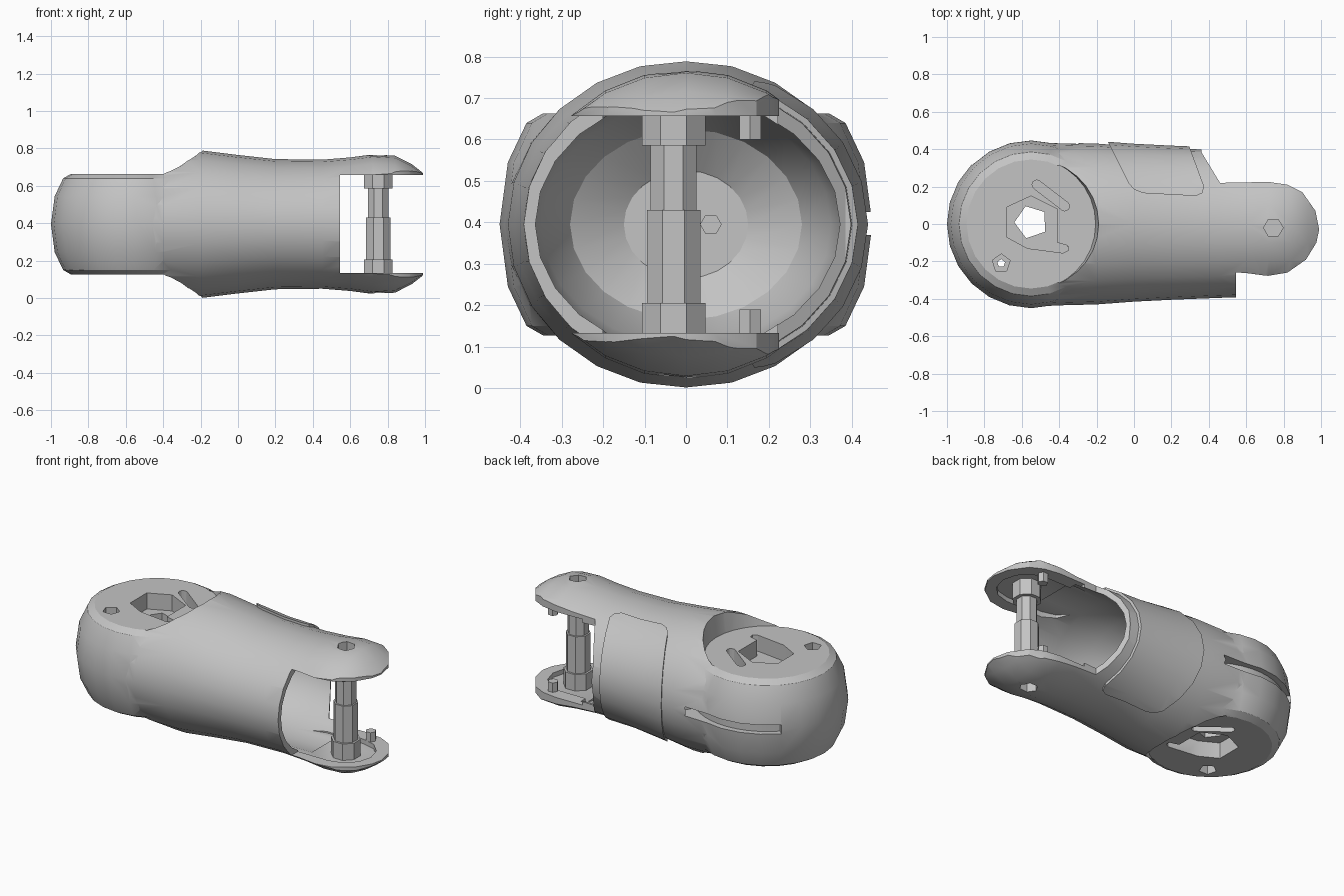
import bpy, bmesh, math
from mathutils import Matrix

cube = bpy.data.objects.get("Cube")
if cube:
    bpy.data.objects.remove(cube, do_unlink=True)

MID = 0.395     # height of the symmetry plane
SIDES = 24

grey = bpy.data.materials.new("light_grey")
grey.use_nodes = True
grey.diffuse_color = (0.55, 0.55, 0.55, 1)
grey.node_tree.nodes["Principled BSDF"].inputs["Base Color"].default_value = (0.55, 0.55, 0.55, 1)


def skin(name, rings):
    """Closed solid through a row of rings with equal point counts."""
    bm = bmesh.new()
    loops = [[bm.verts.new(p) for p in ring] for ring in rings]
    for a, b in zip(loops, loops[1:]):
        for i in range(len(a)):
            j = (i + 1) % len(a)
            bm.faces.new((a[i], a[j], b[j], b[i]))
    bm.faces.new(loops[0][::-1])
    bm.faces.new(loops[-1])
    bmesh.ops.recalc_face_normals(bm, faces=bm.faces)
    mesh = bpy.data.meshes.new(name)
    bm.to_mesh(mesh)
    bm.free()
    mesh.materials.append(grey)
    obj = bpy.data.objects.new(name, mesh)
    bpy.context.collection.objects.link(obj)
    return obj


def loft(name, stations, grow=0):
    rings = []
    for x, w, h in stations:
        angles = [math.tau * i / SIDES for i in range(SIDES)]
        rings.append([(x, (w + grow) * math.cos(a), MID + (h + grow) * math.sin(a)) for a in angles])
    return skin(name, rings)


def prism(name, outline, low, high):
    return skin(name, [[(x, y, MID + z) for x, y in outline] for z in (low, high)])


def circle(x, y, r, n, turn=0.0):
    return [(x + r * math.cos(turn + math.tau * i / n), y + r * math.sin(turn + math.tau * i / n))
            for i in range(n)]


def capsule(x0, y0, x1, y1, r):
    a = math.atan2(y1 - y0, x1 - x0)
    pts = []
    for cx, cy, start in ((x1, y1, a - math.pi / 2), (x0, y0, a + math.pi / 2)):
        pts += [(cx + r * math.cos(start + math.pi * i / 6), cy + r * math.sin(start + math.pi * i / 6))
                for i in range(7)]
    return pts


def combine(target, tool, operation="DIFFERENCE"):
    mod = target.modifiers.new("combine", "BOOLEAN")
    mod.object, mod.operation, mod.solver = tool, operation, "EXACT"
    bpy.ops.object.select_all(action="DESELECT")
    bpy.context.view_layer.objects.active = target
    target.select_set(True)
    bpy.ops.object.modifier_apply(modifier=mod.name)
    bpy.data.objects.remove(tool, do_unlink=True)


def cut_both(target, outline, low, high):
    """Cut the same pocket into the top and the bottom."""
    combine(target, prism("cutter", outline, low, high))
    combine(target, prism("cutter", outline, -high, -low))


# Main sleeve: x, half width, half height
stations = [(-.5, .44, .36), (-.4, .435, .39), (-.2, .43, .395), (0, .415, .37), (.2, .405, .348),
            (.45, .395, .345), (.6, .39, .357), (.72, .39, .373), (.84, .39, .366),
            (.93, .385, .32), (1.02, .38, .25)]
body = loft("finger_body", stations)

# Plan outline that leaves the two end tongues
outline = [(-1.1, -.6), (.55, -.6), (.545, -.265), (.7, -.28), (.82, -.26), (.92, -.19), (.975, -.1),
           (.99, -.03), (.97, .07), (.9, .17), (.82, .21), (.72, .225), (.46, .22), (.36, .385),
           (.36, .6), (-1.1, .6)]
combine(body, prism("plan", outline, -1, 1), "INTERSECT")

# Sloped seats above and below the knuckle
for s in (1, -1):
    seat = skin("seat", [[(x, y, MID + s * z) for x, y in circle(-.56, 0, r, 32)]
                         for r, z in ((.355, .268), (.385, .5))])
    combine(body, seat)

# Round knuckle
profile = [(.345, -.268), (.385, -.245), (.43, -.15), (.45, 0), (.43, .15), (.385, .245), (.345, .268)]
knuckle = skin("knuckle", [[(x, y, MID + z) for x, y in circle(-.55, 0, r, SIDES)] for r, z in profile])
combine(body, knuckle, "UNION")

# Hollow interior, open end and tongue recesses
combine(body, loft("cavity", [(-.12, .15, .13), (-.04, .28, .23), (.1, .35, .29),
                              (.3, .375, .308), (.58, .362, .308)]))
combine(body, prism("window", [(.545, -.6), (1.2, -.6), (1.2, .6), (.545, .6)], -.262, .262))
combine(body, prism("recess", capsule(.5, -.03, .75, -.03, .17), -.29, .29))
combine(body, skin("bolt_hole", [[(x, .06 + u, MID + v) for u, v in circle(0, 0, .025, 6)]
                                 for x in (-.25, .05)]))

# Knuckle sockets, slots and pin sockets
pocket = [(-.55, .15), (-.68, .09), (-.68, -.07), (-.57, -.13), (-.38, -.155), (-.35, -.14),
          (-.355, -.115), (-.41, -.1), (-.41, .08)]
cut_both(body, pocket, .17, .4)
cut_both(body, capsule(-.52, .21, -.37, .095, .025), .17, .3)
cut_both(body, circle(-.71, -.21, .05, 5, .3), .2, .4)
cut_both(body, circle(.745, -.02, .052, 6), .31, .6)
combine(body, prism("axle_hole", circle(-.55, .01, .09, 5, 1.9), -.6, .6))
combine(body, prism("small_hole", circle(-.71, -.21, .022, 5, .3), -.6, .6))

# Curved groove on the back of the knuckle
arc = [math.radians(50 + 85 * i / 10) for i in range(11)]
groove = [(-.55 + .5 * math.cos(a), .5 * math.sin(a)) for a in arc]
groove += [(-.55 + .41 * math.cos(a), .41 * math.sin(a)) for a in reversed(arc)]
combine(body, prism("groove", groove, -.025, .03))

# Raised wrap-around panel on the back
panel = loft("back_panel", stations, .014)
plan = [(-.14, .6), (-.14, .44), (-.03, .22), (0, .185), (.05, .165), (.33, .15), (.365, .165),
        (.375, .2), (.29, .43), (.29, .6)]
combine(panel, prism("panel_plan", plan, -1, 1), "INTERSECT")
combine(panel, loft("panel_core", stations, -.012))

# Stepped hinge pin
parts = [body, panel]
for name, r, low, high in (("lower_collar", .083, -.293, -.19), ("lower_pin", .07, -.19, .035),
                           ("upper_pin", .06, .035, .19), ("upper_collar", .083, .19, .293)):
    parts.append(prism(name, circle(.75, -.03, r, 8, math.pi / 8), low, high))

# Stop pegs beside the pin
for name, low, high in (("lower_peg", -.285, -.205), ("upper_peg", .205, .285)):
    parts.append(prism(name, circle(.79, .155, .03, 6), low, high))

for obj in parts:
    bpy.ops.object.select_all(action="DESELECT")
    bpy.context.view_layer.objects.active = obj
    obj.select_set(True)
    bpy.ops.object.shade_smooth_by_angle(angle=math.radians(28))
